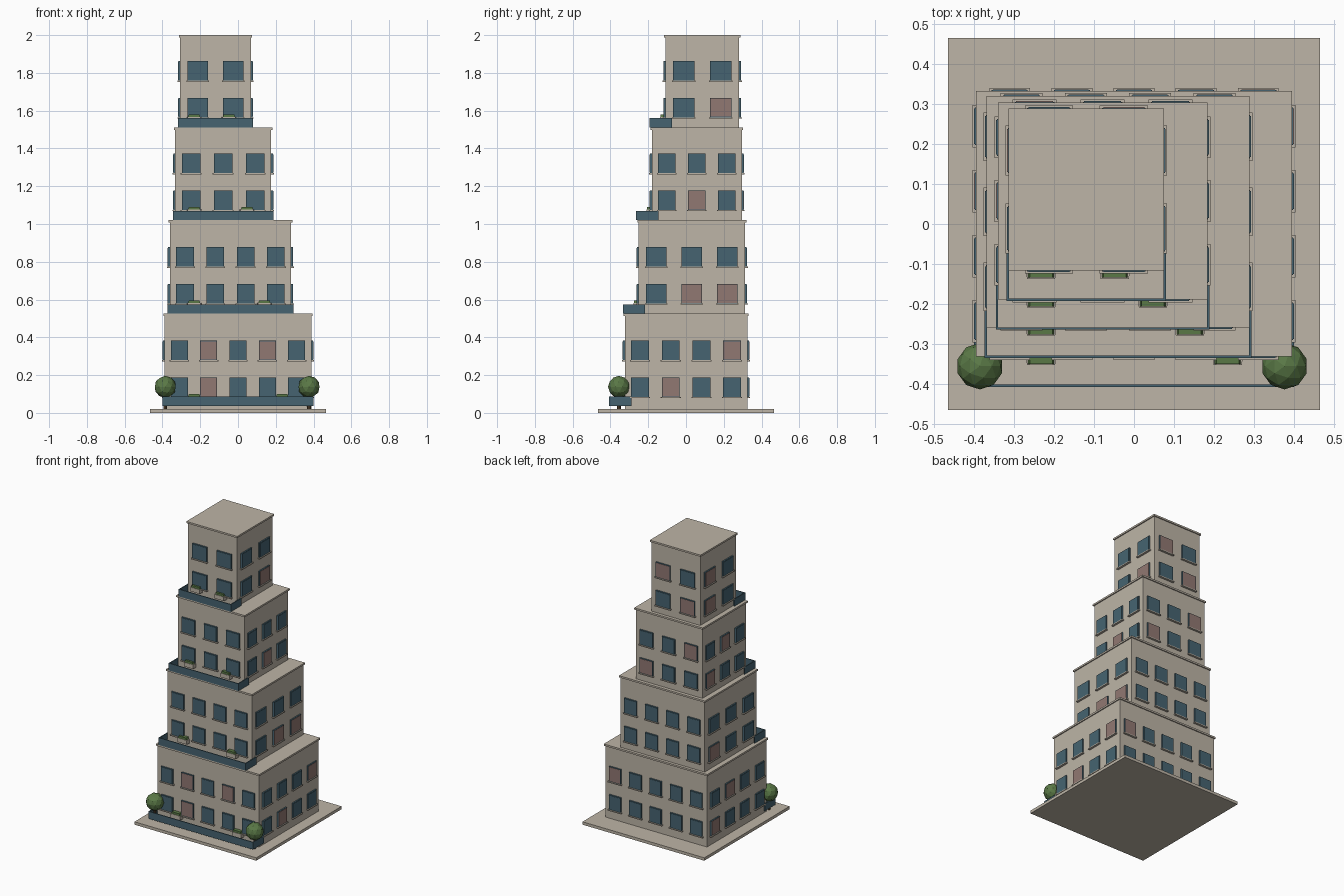
import bpy, bmesh, math
from mathutils import Matrix, Vector

cube = bpy.data.objects.get("Cube")
if cube:
    bpy.data.objects.remove(cube, do_unlink=True)


def material(name, rgb):
    m = bpy.data.materials.new(name)
    m.use_nodes = True
    m.diffuse_color = (*rgb, 1)
    m.node_tree.nodes["Principled BSDF"].inputs["Base Color"].default_value = (*rgb, 1)
    return m


STONE = material("warm stone", (0.51, 0.46, 0.385))
BLUE = material("slate blue", (0.061, 0.127, 0.165))
ROSE = material("dusty rose", (0.285, 0.188, 0.17))
GREEN = material("leaf green", (0.102, 0.19, 0.062))
BARK = material("bark brown", (0.09, 0.055, 0.03))


def finish(bm, name, mats):
    mesh = bpy.data.meshes.new(name)
    bm.to_mesh(mesh)
    bm.free()
    for m in mats:
        mesh.materials.append(m)
    ob = bpy.data.objects.new(name, mesh)
    bpy.context.collection.objects.link(ob)
    return ob


def add_box(bm, lo, hi, frame=Matrix(), index=0):
    lo, hi = Vector(lo), Vector(hi)
    size = Matrix.Diagonal((*(hi - lo), 1))
    made = bmesh.ops.create_cube(bm, size=1, matrix=frame @ Matrix.Translation((lo + hi) / 2) @ size)
    for f in {f for v in made["verts"] for f in v.link_faces}:
        f.material_index = index


def box(name, lo, hi, mat):
    bm = bmesh.new()
    add_box(bm, lo, hi)
    return finish(bm, name, [mat])


def wall_frame(origin, along, out):
    """Local x runs along the wall, local y points outward, z is up."""
    m = Matrix((along, out, (0, 0, 1))).transposed().to_4x4()
    m.translation = origin
    return m


def windows(name, frame, length, count, rose):
    """Two rows of framed panes with sills; rose holds (row, column) pairs."""
    bm = bmesh.new()
    cell = length / count
    half = cell * 0.29
    for row in range(2):
        z0 = 0.055 + row * 0.195
        z1 = z0 + 0.102
        for col in range(count):
            c = (col + 0.5) * cell
            add_box(bm, (c - half, -0.005, z0), (c + half, 0.009, z1), frame, 1)
            pane = 2 if (row, col) in rose else 1
            add_box(bm, (c - half + 0.003, 0.008, z0 + 0.003),
                    (c + half - 0.003, 0.011, z1 - 0.003), frame, pane)
            add_box(bm, (c - half - 0.006, -0.005, z0 - 0.007),
                    (c + half + 0.006, 0.015, z0), frame, 0)
    finish(bm, name, [STONE, BLUE, ROSE])


def balcony(name, x0, x1, front, z0):
    """U-shaped parapet wrapping the front of a tier."""
    t, z1, back = 0.006, z0 + 0.05, front + 0.118
    bm = bmesh.new()
    add_box(bm, (x0, front, z0), (x1, front + t, z1))
    for x in (x0, x1 - t):
        add_box(bm, (x, front + t, z0), (x + t, back, z1))
    finish(bm, name, [BLUE])


def planter(name, x, wall, z):
    """Tapered trough with foliage, hung on the front wall."""
    bm = bmesh.new()
    add_box(bm, (x - 0.039, wall - 0.028, z), (x + 0.039, wall, z + 0.028))
    for v in bm.verts:
        if v.co.y < wall - 0.01:
            v.co.x = x + (v.co.x - x) * 0.9
    add_box(bm, (x - 0.033, wall - 0.025, z + 0.026), (x + 0.033, wall, z + 0.042), index=1)
    for v in bm.verts:
        if v.co.z > z + 0.04:
            v.co.x = x + (v.co.x - x) * 0.85
    finish(bm, name, [STONE, GREEN])


def bush(name, x, y):
    bm = bmesh.new()
    bmesh.ops.create_icosphere(bm, subdivisions=2, radius=0.058,
                               matrix=Matrix.Translation((x, y, 0.138)))
    finish(bm, name, [GREEN])
    bm = bmesh.new()
    bmesh.ops.create_cone(bm, cap_ends=True, segments=8, radius1=0.01, radius2=0.008,
                          depth=0.08, matrix=Matrix.Translation((x, y, 0.058)))
    finish(bm, name + "_trunk", [BARK])


# Ground slab
box("ground_slab", (-0.465, -0.465, 0), (0.465, 0.465, 0.02), STONE)

# Tiers: base z, top z, x range, y range, window counts (front, side),
# then rose panes as (row, column) for front, +x side, back and -x side
TIERS = [
    (0.03, 0.525, -0.388, 0.388, -0.324, 0.325, 5, 4,
     {(1, 1), (1, 3), (0, 1)}, {(1, 3), (0, 1)}, {(1, 4)}, {(0, 3), (1, 2)}),
    (0.525, 1.02, -0.361, 0.281, -0.251, 0.312, 4, 3,
     set(), {(0, 1), (0, 2)}, set(), {(0, 2)}),
    (1.02, 1.51, -0.333, 0.176, -0.181, 0.296, 3, 3,
     set(), {(0, 1)}, {(0, 2), (1, 0)}, {(0, 2), (1, 1)}),
    (1.51, 2.0, -0.306, 0.068, -0.109, 0.281, 2, 2,
     set(), {(0, 1)}, {(1, 1), (0, 0)}, {(0, 1), (1, 1)}),
]

for i, (z0, z1, x0, x1, y0, y1, nx, ny, front, left, back, right) in enumerate(TIERS, 1):
    tier = f"tier_{i}"
    # Walls and overhanging roof slab
    box(tier + "_walls", (x0, y0, z0 if i > 1 else 0.02), (x1, y1, z1 - 0.01), STONE)
    e = 0.007
    box(tier + "_roof", (x0 - e, y0 - e, z1 - 0.012), (x1 + e, y1 + e, z1), STONE)
    # Windows on all four walls
    w, d = x1 - x0, y1 - y0
    windows(tier + "_front_windows", wall_frame((x0, y0, z0), (1, 0, 0), (0, -1, 0)), w, nx, front)
    windows(tier + "_back_windows", wall_frame((x0, y1, z0), (1, 0, 0), (0, 1, 0)), w, nx, back)
    windows(tier + "_left_windows", wall_frame((x1, y0, z0), (0, 1, 0), (1, 0, 0)), d, ny, left)
    windows(tier + "_right_windows", wall_frame((x0, y0, z0), (0, 1, 0), (-1, 0, 0)), d, ny, right)
    # Balcony parapet and two window planters
    balcony(tier + "_balcony", x0 - 0.012, x1 + 0.012, y0 - 0.083, z0 + (0.007 if i == 1 else 0))
    for side, x in (("right", -0.232), ("left", x1 - 0.154 + 0.019 * (i - 1) / 3 * 2)):
        planter(f"{tier}_{side}_planter", x, y0, z0 + 0.028)

# Bushes at the front corners
bush("right_bush", -0.385, -0.355)
bush("left_bush", 0.376, -0.355)

# Outward normals on every part
for ob in bpy.context.collection.objects:
    if ob.type == 'MESH':
        bm = bmesh.new()
        bm.from_mesh(ob.data)
        bmesh.ops.recalc_face_normals(bm, faces=bm.faces)
        bm.to_mesh(ob.data)
        bm.free()
